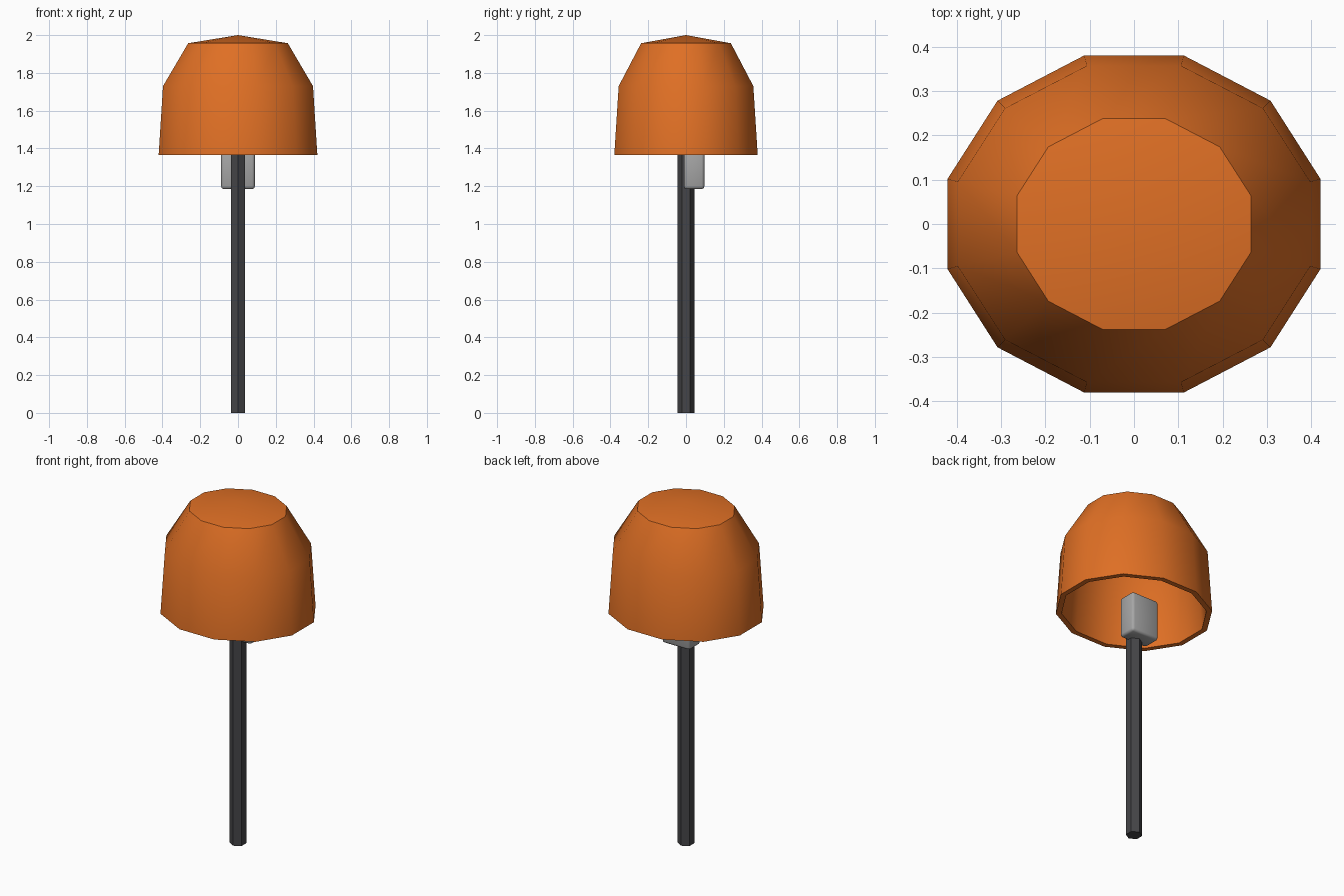
import bpy, bmesh, math
from mathutils import Matrix

if "Cube" in bpy.data.objects:
    bpy.data.objects.remove(bpy.data.objects["Cube"], do_unlink=True)


def material(name, color):
    mat = bpy.data.materials.new(name)
    mat.use_nodes = True
    mat.diffuse_color = (*color, 1)
    mat.node_tree.nodes["Principled BSDF"].inputs["Base Color"].default_value = (*color, 1)
    return mat


orange = material("orange", (0.74, 0.16, 0.018))
grey = material("grey", (0.38, 0.38, 0.38))
dark = material("dark grey", (0.06, 0.06, 0.065))


def add_object(name, bm, mat, smooth_angle=None):
    bmesh.ops.recalc_face_normals(bm, faces=bm.faces)
    mesh = bpy.data.meshes.new(name)
    bm.to_mesh(mesh)
    bm.free()
    mesh.materials.append(mat)
    obj = bpy.data.objects.new(name, mesh)
    bpy.context.collection.objects.link(obj)
    if smooth_angle:
        bpy.ops.object.select_all(action='DESELECT')
        obj.select_set(True)
        bpy.context.view_layer.objects.active = obj
        bpy.ops.object.shade_smooth_by_angle(angle=math.radians(smooth_angle))
    return obj


# Hollow twelve-sided shade: outer profile up to the peak, inner profile back down
SIDES = 12
outer = [(0.435, 0.393, 1.365), (0.411, 0.369, 1.73), (0.273, 0.246, 1.957)]
inner = [(rx - 0.03, ry - 0.03, z - 0.03 * (i > 0)) for i, (rx, ry, z) in enumerate(outer)]
bm = bmesh.new()


def ring(rx, ry, z):
    angles = [(i + 0.5) * math.tau / SIDES for i in range(SIDES)]
    return [bm.verts.new((rx * math.cos(a), ry * math.sin(a), z)) for a in angles]


rings = [ring(*p) for p in reversed(inner)] + [ring(*p) for p in outer]
for low, high in zip(rings, rings[1:]):
    for i in range(SIDES):
        j = (i + 1) % SIDES
        bm.faces.new((low[i], low[j], high[j], high[i]))
for loop, height in ((rings[0], 1.97), (rings[-1], 2.0)):
    peak = bm.verts.new((0, 0, height))
    for i in range(SIDES):
        bm.faces.new((loop[i], loop[(i + 1) % SIDES], peak))
add_object("shade", bm, orange, 40)

# Six-sided pole with a corner facing the front
bm = bmesh.new()
bmesh.ops.create_cone(bm, cap_ends=True, segments=6, radius1=0.044, radius2=0.044, depth=1.42,
                      matrix=Matrix.Translation((0, 0, 0.71)))
bmesh.ops.rotate(bm, verts=bm.verts, matrix=Matrix.Rotation(
    math.pi / 2 - math.atan2(bm.verts[:][0].co.y, bm.verts[:][0].co.x), 3, 'Z'))
add_object("pole", bm, dark)

# Rounded box fixed behind the top of the pole
bm = bmesh.new()
bmesh.ops.create_cube(bm, size=1, matrix=Matrix.Translation((0, 0.043, 1.303))
                      @ Matrix.Diagonal((0.178, 0.108, 0.236, 1)))
bmesh.ops.bevel(bm, geom=bm.edges[:], offset=0.014, segments=2, profile=0.5, affect='EDGES')
add_object("rear_box", bm, grey, 50)
